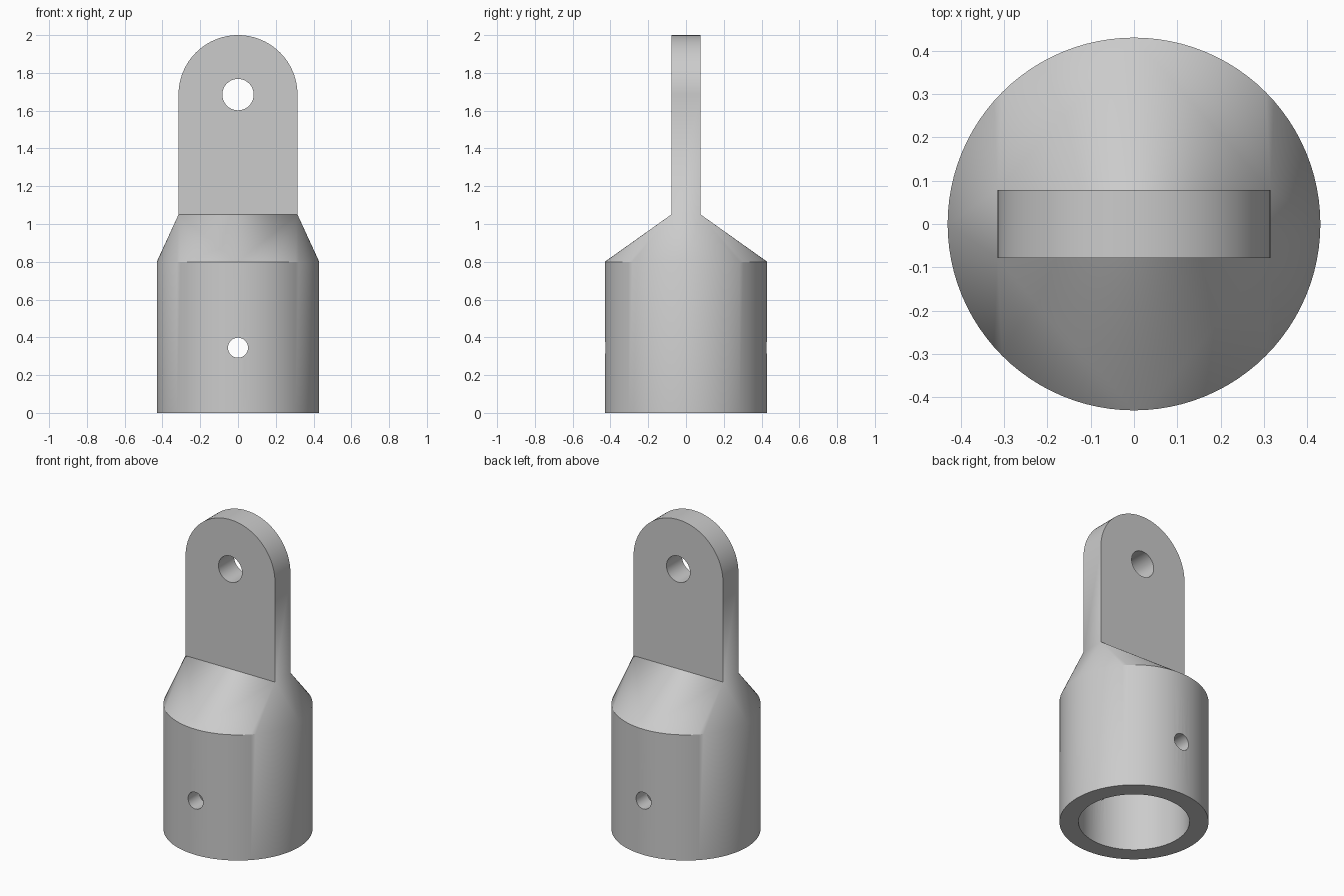
import bpy, bmesh
from math import sin, cos, pi, radians
from mathutils import Matrix

if "Cube" in bpy.data.objects:
    bpy.data.objects.remove(bpy.data.objects["Cube"])

SEG = 96
OUTER, BORE = 0.43, 0.32           # socket radii
SHOULDER, NECK, EYE = 0.8, 1.05, 1.685   # heights
HALF_W, HALF_T = 0.315, 0.078      # tab half width and half thickness

grey = bpy.data.materials.new("metal_grey")
grey.use_nodes = True
colour = (0.6, 0.6, 0.6, 1)
grey.diffuse_color = colour
grey.node_tree.nodes["Principled BSDF"].inputs["Base Color"].default_value = colour


def new_object(name, bm):
    mesh = bpy.data.meshes.new(name)
    bm.to_mesh(mesh)
    bm.free()
    mesh.materials.append(grey)
    obj = bpy.data.objects.new(name, mesh)
    bpy.context.collection.objects.link(obj)
    return obj


def cutter(name, radius, depth, matrix):
    bm = bmesh.new()
    bmesh.ops.create_cone(bm, cap_ends=True, segments=SEG, radius1=radius,
                          radius2=radius, depth=depth, matrix=matrix)
    obj = new_object(name, bm)
    obj.hide_render = True
    return obj


# Socket body and shoulder: round base drawn in to the rectangular foot of the tab
bm = bmesh.new()
for z in (0, SHOULDER):
    for i in range(SEG):
        a = 2 * pi * i / SEG
        bm.verts.new((OUTER * cos(a), OUTER * sin(a), z))
for x in (-HALF_W, HALF_W):
    for y in (-HALF_T, HALF_T):
        bm.verts.new((x, y, NECK))
bmesh.ops.convex_hull(bm, input=bm.verts[:])
bmesh.ops.dissolve_limit(bm, angle_limit=radians(0.1), verts=bm.verts[:], edges=bm.edges[:])

# Tab: straight sides and a round top, extruded through its thickness
half = SEG // 2
profile = [(-HALF_W, NECK), (HALF_W, NECK)]
profile += [(HALF_W * cos(pi * i / half), EYE + HALF_W * sin(pi * i / half))
            for i in range(half + 1)]
face = bm.faces.new([bm.verts.new((x, -HALF_T, z)) for x, z in profile])
grown = bmesh.ops.extrude_face_region(bm, geom=[face])
moved = [v for v in grown["geom"] if isinstance(v, bmesh.types.BMVert)]
bmesh.ops.translate(bm, verts=moved, vec=(0, 2 * HALF_T, 0))

# Weld tab and shoulder into one solid
inner = [f for f in bm.faces if all(abs(v.co.z - NECK) < 1e-4 for v in f.verts)]
bmesh.ops.delete(bm, geom=inner, context='FACES_ONLY')
bmesh.ops.remove_doubles(bm, verts=bm.verts[:], dist=1e-4)
bmesh.ops.recalc_face_normals(bm, faces=bm.faces[:])
body = new_object("socket_with_eye_tab", bm)

# Bore, cross pin hole and eye hole
across = Matrix.Rotation(pi / 2, 4, 'X')
cutters = [
    cutter("bore_cutter", BORE, 2 * SHOULDER, Matrix.Identity(4)),
    cutter("pin_hole_cutter", 0.053, 2, Matrix.Translation((0, 0, 0.345)) @ across),
    cutter("eye_hole_cutter", 0.083, 2, Matrix.Translation((0, 0, EYE)) @ across),
]
bpy.ops.object.select_all(action='DESELECT')
bpy.context.view_layer.objects.active = body
body.select_set(True)
for c in cutters:
    mod = body.modifiers.new(c.name, 'BOOLEAN')
    mod.operation, mod.solver, mod.object = 'DIFFERENCE', 'EXACT', c
    bpy.ops.object.modifier_apply(modifier=mod.name)
    bpy.data.objects.remove(c)

bpy.ops.object.shade_smooth_by_angle(angle=radians(30))
